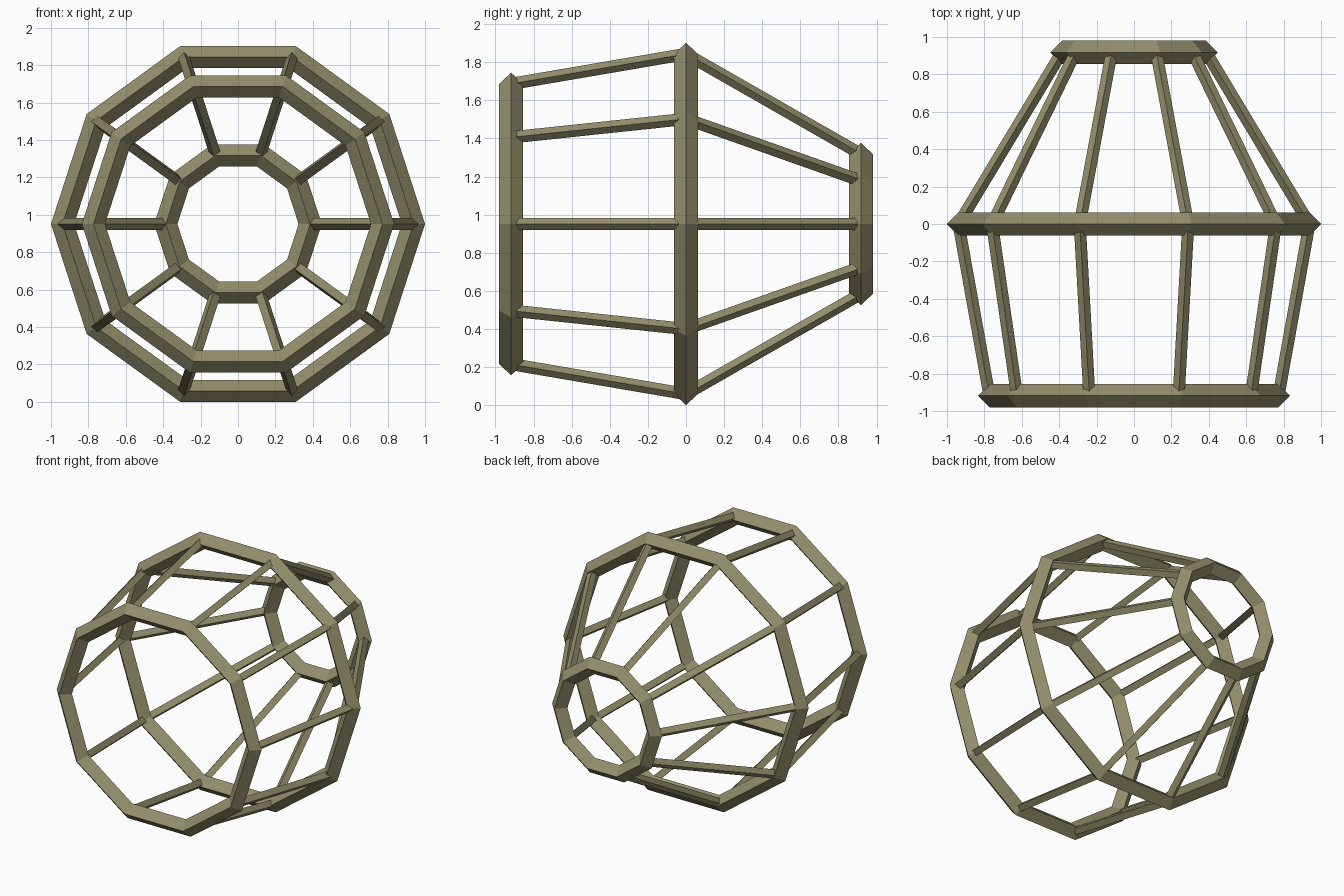
import bpy, math
from mathutils import Vector

if "Cube" in bpy.data.objects:
    bpy.data.objects.remove(bpy.data.objects["Cube"])

SIDES = 10
CENTRE_Z = math.sin(math.radians(72))    # decagon of radius 1 resting on z = 0
RING_R, STRUT_R = 0.062, 0.032

mat = bpy.data.materials.new("olive_drab")
mat.diffuse_color = (0.29, 0.27, 0.145, 1)
mat.use_nodes = True
mat.node_tree.nodes["Principled BSDF"].inputs["Base Color"].default_value = mat.diffuse_color


def ring(name, y, radius):
    """Ten-sided hoop with a diamond cross-section, facing along y."""
    bpy.ops.mesh.primitive_torus_add(
        major_segments=SIDES, minor_segments=4, major_radius=radius,
        minor_radius=RING_R, location=(0, y, CENTRE_Z),
        rotation=(math.pi / 2, 0, 0))
    ob = bpy.context.object
    ob.name = name
    ob.data.materials.append(mat)


def corner(y, radius, i):
    a = 2 * math.pi * i / SIDES
    return Vector((radius * math.cos(a), y, CENTRE_Z + radius * math.sin(a)))


def strut(name, a, b):
    """Diamond-section bar from a to b with one ridge kept upwards."""
    d = (b - a).normalized()
    side = d.cross(Vector((0, 0, 1))).normalized()
    up = side.cross(d)
    offs = [side * STRUT_R, up * STRUT_R, -side * STRUT_R, -up * STRUT_R]
    verts = [a + o for o in offs] + [b + o for o in offs]
    faces = [(k, k + 4, (k + 1) % 4 + 4, (k + 1) % 4) for k in range(4)]
    faces += [(0, 1, 2, 3), (7, 6, 5, 4)]
    me = bpy.data.meshes.new(name)
    me.from_pydata(verts, [], faces)
    me.materials.append(mat)
    ob = bpy.data.objects.new(name, me)
    bpy.context.collection.objects.link(ob)


# Three hoops: (y, radius)
front, middle, back = (-0.918, 0.773), (0, 0.938), (0.918, 0.386)
ring("front_ring", *front)
ring("middle_ring", *middle)
ring("back_ring", *back)

# Struts joining matching corners of the hoops
for i in range(SIDES):
    strut(f"front_strut_{i}", corner(*front, i), corner(*middle, i))
    strut(f"back_strut_{i}", corner(*middle, i), corner(*back, i))
